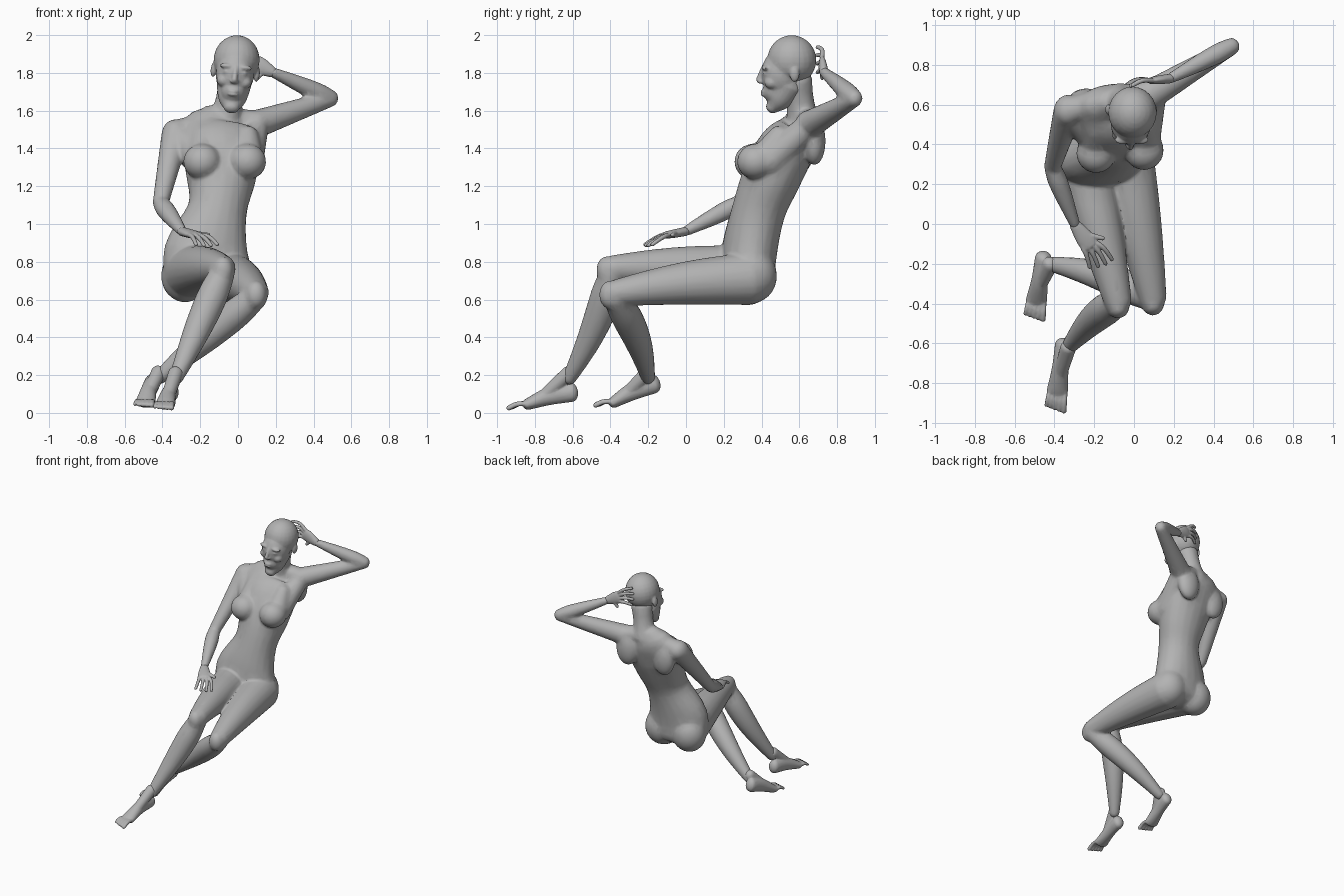
import bpy, bmesh, math
from mathutils import Vector, Matrix

cube = bpy.data.objects.get("Cube")
if cube:
    bpy.data.objects.remove(cube, do_unlink=True)

SIDES = 20
ACROSS = Vector((1, 0, 0))
BACK = Vector((0, 1, 0))
UP = Vector((0, 0, 1))

# Joints shared by neighbouring parts
RIGHT_SHOULDER = Vector((-.33, .57, 1.48))
LEFT_SHOULDER = Vector((.1, .66, 1.53))
RIGHT_WRIST = Vector((-.295, -.005, .96))
LEFT_WRIST = Vector((.18, .73, 1.805))
RIGHT_ANKLE = Vector((-.33, -.62, .18))
LEFT_ANKLE = Vector((-.42, -.2, .185))

clay = bpy.data.materials.new("grey_clay")
clay.use_nodes = True
clay.diffuse_color = (0.45, 0.45, 0.45, 1)
shader = clay.node_tree.nodes["Principled BSDF"]
shader.inputs["Base Color"].default_value = clay.diffuse_color


def smooth_stations(stations, steps=4):
    """Catmull-Rom interpolation of (centre, half width, half depth) stations."""
    points = [Vector((*centre, width, depth)) for centre, width, depth in stations]
    first = points[0] * 2 - points[1]
    last = points[-1] * 2 - points[-2]
    points = [first, *points, last]
    path = []
    for a, b, c, d in zip(points, points[1:], points[2:], points[3:]):
        for step in range(steps):
            t = step / steps
            linear = (c - a) * t
            square = (a * 2 - b * 5 + c * 4 - d) * t ** 2
            cubic = (b * 3 - a - c * 3 + d) * t ** 3
            path.append(b + (linear + square + cubic) / 2)
    path.append(points[-2])
    return path


def tube(bm, stations, side=ACROSS, cap=0.8):
    """Elliptical loft along a path with rounded ends."""
    path = smooth_stations(stations)
    centres = [Vector(point[:3]) for point in path]
    rings = []
    for i, point in enumerate(path):
        ahead = centres[min(i + 1, len(path) - 1)]
        behind = centres[max(i - 1, 0)]
        rings.append((centres[i], (ahead - behind).normalized(), point[3], point[4]))

    def rounded(end, direction):
        centre, tangent, width, depth = end
        reach = tangent * min(width, depth) * cap * direction
        return [(centre + reach * math.sin(a), tangent, width * math.cos(a), depth * math.cos(a))
                for a in (0.5, 1, 1.4)]

    rings = rounded(rings[0], -1)[::-1] + rings + rounded(rings[-1], 1)
    loops = []
    for centre, tangent, width, depth in rings:
        u = (side - tangent * side.dot(tangent)).normalized()
        v = tangent.cross(u)
        angles = [math.tau * k / SIDES for k in range(SIDES)]
        loops.append([bm.verts.new(centre + u * width * math.cos(a) + v * depth * math.sin(a))
                      for a in angles])
    for lower, upper in zip(loops, loops[1:]):
        for k in range(SIDES):
            n = (k + 1) % SIDES
            bm.faces.new((lower[k], lower[n], upper[n], upper[k]))
    bm.faces.new(loops[0][::-1])
    bm.faces.new(loops[-1])


def limb(bm, start, end, thick, thin, swell=0.0, peak=1.0, bow=Vector(), side=ACROSS):
    """Round tapering segment between two joints, with a muscle swell."""
    stations = []
    for step in range(6):
        t = step / 5
        radius = thick + (thin - thick) * t + swell * math.sin(math.pi * t ** peak)
        centre = start.lerp(end, t) + bow * math.sin(math.pi * t)
        stations.append((centre, radius, radius))
    tube(bm, stations, side)


def ball(bm, centre, radii):
    place = Matrix.Translation(centre) @ Matrix.Diagonal((*radii, 1))
    bmesh.ops.create_uvsphere(bm, u_segments=24, v_segments=14, radius=1, matrix=place)


def torso(bm):
    # Hips, waist, rib cage and shoulders
    tube(bm, [((-.16, .34, .7), .225, .13), ((-.165, .335, .85), .228, .145),
              ((-.11, .385, 1.07), .158, .142), ((-.09, .45, 1.24), .185, .155),
              ((-.09, .53, 1.4), .21, .15), ((-.1, .6, 1.5), .2, .11),
              ((-.08, .62, 1.57), .12, .075)], side=ACROSS + BACK * .15, cap=.6)
    # Neck
    limb(bm, Vector((-.07, .62, 1.54)), Vector((-.025, .59, 1.76)), .09, .08, swell=-.012)
    # Each half: bust, chest muscle, shoulder slope, shoulder blade and buttock
    nape = Vector((-.07, .63, 1.56))
    for bust_x, bust_y, seat_x, shoulder in ((-.19, .355, -.28, RIGHT_SHOULDER),
                                             (.05, .37, -.045, LEFT_SHOULDER)):
        bust = Vector((bust_x, bust_y, 1.33))
        ball(bm, bust, (.1, .1, .095))
        limb(bm, bust + BACK * .04, bust + BACK * .13 + UP * .14, .09, .06)
        limb(bm, bust + BACK * .07, shoulder, .085, .065)
        limb(bm, nape, shoulder, .06, .07, side=BACK)
        ball(bm, shoulder.lerp(nape, .35) + BACK * .03 - UP * .1, (.09, .06, .13))
        ball(bm, (seat_x, .36, .725), (.128, .122, .14))


def leg(bm, hip, knee, ankle):
    limb(bm, hip, knee, .14, .07, swell=.008, bow=UP * .012)
    limb(bm, knee - UP * .02, ankle, .066, .038, swell=.024, peak=.7, bow=BACK * .025)
    # Knee cap
    ball(bm, knee - BACK * .03 - UP * .01, (.056, .055, .075))


def arm(bm, shoulder, elbow, wrist):
    ball(bm, shoulder, (.073, .08, .075))
    limb(bm, shoulder, elbow, .075, .043, side=BACK)
    limb(bm, elbow, wrist, .043, .027, swell=.011, peak=.6, side=BACK)


def body(bm):
    torso(bm)
    # The right leg reaches forward over the left, which folds under
    leg(bm, Vector((-.26, .34, .745)), Vector((-.08, -.39, .765)), RIGHT_ANKLE)
    leg(bm, Vector((-.04, .34, .71)), Vector((.095, -.375, .635)), LEFT_ANKLE)
    # The right arm hangs to the thigh, the left folds behind the head
    arm(bm, RIGHT_SHOULDER, Vector((-.41, .285, 1.11)), RIGHT_WRIST)
    arm(bm, LEFT_SHOULDER, Vector((.495, .895, 1.665)), LEFT_WRIST)


def foot(bm, ankle, heel, foot_ball, toes):
    heel, foot_ball, toes = map(Vector, (heel, foot_ball, toes))
    arch = heel.lerp(foot_ball, .5) + UP * .012
    tube(bm, [(heel, .042, .052), (arch, .042, .048), (foot_ball, .054, .03)])
    # Instep running down from the shin
    limb(bm, ankle + UP * .03, arch.lerp(foot_ball, .4), .04, .034)
    # Toes shorten towards the outer side
    for i in range(5):
        offset = ACROSS * (i - 2) * .024
        root = foot_ball + offset * .8
        tip = root.lerp(toes + offset, .7 + i * .075)
        limb(bm, root, tip, .013, .01 + i * .001, bow=UP * .012)


def feet(bm):
    foot(bm, RIGHT_ANKLE, heel=(-.355, -.605, .11), foot_ball=(-.385, -.84, .045), toes=(-.4, -.94, .025))
    foot(bm, LEFT_ANKLE, heel=(-.455, -.17, .155), foot_ball=(-.49, -.385, .055), toes=(-.505, -.48, .04))


def hand(bm, wrist, knuckles, tips, span, spread):
    knuckles, tips, span = map(Vector, (knuckles, tips, span))
    # Palm
    tube(bm, [(wrist, .03, .024), (wrist.lerp(knuckles, .6), .045, .022),
              (knuckles, .046, .018)], side=span)
    # Fingers fan out from the knuckles, bending over their middle joint
    bend = (UP + BACK) * .012
    for i in range(4):
        across = (i - 1.5) / 1.5
        reach = span * across * spread + (tips - knuckles) * (.08 - .1 * across ** 2)
        limb(bm, knuckles + span * across, tips + reach, .0135, .0105, bow=bend, side=span)
    # Thumb
    base = wrist.lerp(knuckles, .4)
    limb(bm, base, base.lerp(knuckles, .8) + span * 2.1, .018, .011, side=tips - knuckles)


def hands(bm):
    # Resting on the thigh, and cradling the back of the head
    hand(bm, RIGHT_WRIST, knuckles=(-.22, -.11, .94), tips=(-.165, -.2, .89), span=(.035, .012, 0), spread=1.6)
    hand(bm, LEFT_WRIST, knuckles=(.09, .72, 1.85), tips=(-.01, .695, 1.87), span=(0, 0, -.035), spread=1.9)


def head(bm):
    # Skull, face and jaw, with the origin between the ears
    ball(bm, (0, 0, .068), (.122, .13, .132))
    ball(bm, (0, -.055, -.005), (.102, .107, .13))
    tube(bm, [((0, -.03, -.06), .093, .1), ((0, -.07, -.14), .074, .07),
              ((0, -.105, -.185), .042, .035)])
    ball(bm, (0, -.09, -.095), (.066, .064, .07))
    # Brows, closed lids, cheeks and ears
    for side in (-1, 1):
        ball(bm, (side * .045, -.138, .032), (.042, .022, .014))
        ball(bm, (side * .042, -.137, .002), (.024, .018, .012))
        ball(bm, (side * .055, -.105, -.045), (.038, .04, .035))
        ball(bm, (side * .115, .015, .005), (.016, .026, .042))
    # Nose and lips
    limb(bm, Vector((0, -.15, .03)), Vector((0, -.176, -.038)), .012, .015)
    ball(bm, (0, -.165, -.046), (.024, .018, .012))
    for z in (-.098, -.115):
        ball(bm, (0, -.148, z), (.03, .018, .01))
    # Tilt the head and set it on the neck
    pose = Matrix.Translation((-.015, .56, 1.8)) @ Matrix.Rotation(.11, 4, "Y")
    bmesh.ops.transform(bm, matrix=pose, verts=bm.verts)


def build(name, part, voxel, soften, keep):
    """Fuse the overlapping volumes of a part into one faceted skin."""
    bm = bmesh.new()
    part(bm)
    bmesh.ops.recalc_face_normals(bm, faces=bm.faces)
    mesh = bpy.data.meshes.new(name)
    bm.to_mesh(mesh)
    bm.free()
    mesh.materials.append(clay)
    obj = bpy.data.objects.new(name, mesh)
    bpy.context.collection.objects.link(obj)
    fuse = obj.modifiers.new("fuse", "REMESH")
    fuse.mode = "VOXEL"
    fuse.voxel_size = voxel
    relax = obj.modifiers.new("relax", "SMOOTH")
    relax.iterations = soften
    facet = obj.modifiers.new("facet", "DECIMATE")
    facet.ratio = keep
    # Bake the modifiers so that shading applies to the final skin
    graph = bpy.context.evaluated_depsgraph_get()
    obj.data = bpy.data.meshes.new_from_object(obj.evaluated_get(graph))
    obj.modifiers.clear()
    bpy.ops.object.select_all(action="DESELECT")
    obj.select_set(True)
    bpy.context.view_layer.objects.active = obj
    bpy.ops.object.shade_smooth_by_angle(angle=math.radians(40))


build("body", body, voxel=.0085, soften=16, keep=.1)
build("feet", feet, voxel=.005, soften=4, keep=.15)
build("hands", hands, voxel=.004, soften=4, keep=.2)
build("head", head, voxel=.006, soften=8, keep=.25)
